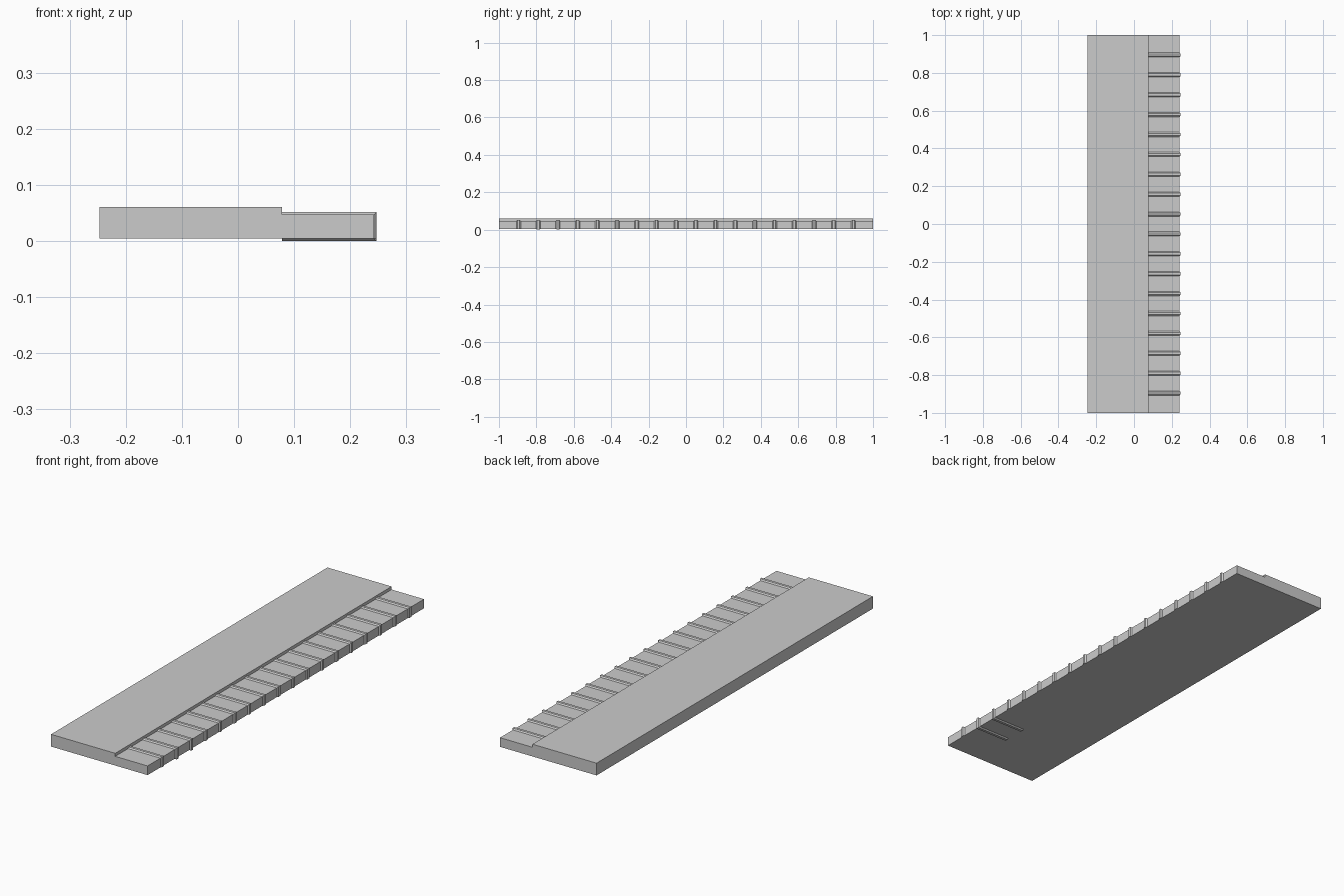
import bpy, bmesh

if "Cube" in bpy.data.objects:
    bpy.data.objects.remove(bpy.data.objects["Cube"])

X_LEFT, X_STEP, X_EDGE = -0.247, 0.078, 0.242
Z_LOW, Z_STEP, Z_TOP = 0.005, 0.047, 0.061


def loft(name, rings):
    """Closed skin through equal-sized rings, capped at both ends."""
    bm = bmesh.new()
    loops = [[bm.verts.new(p) for p in ring] for ring in rings]
    n = len(loops[0])
    for a, b in zip(loops, loops[1:]):
        for i in range(n):
            j = (i + 1) % n
            bm.faces.new((a[i], a[j], b[j], b[i]))
    bm.faces.new(loops[0])
    bm.faces.new(loops[-1])
    bmesh.ops.recalc_face_normals(bm, faces=bm.faces)
    mesh = bpy.data.meshes.new(name)
    bm.to_mesh(mesh)
    bm.free()
    obj = bpy.data.objects.new(name, mesh)
    bpy.context.collection.objects.link(obj)
    return obj


# stepped slab, extruded along y
profile = [(X_LEFT, Z_LOW), (X_EDGE, Z_LOW), (X_EDGE, Z_STEP),
           (X_STEP, Z_STEP), (X_STEP, Z_TOP), (X_LEFT, Z_TOP)]
loft("slab", [[(x, y, z) for x, z in profile] for y in (-1, 1)])

# rib cross-section: (offset along y, height above the slab surface)
SECTION = [(-0.012, 0), (-0.006, 0.005), (0.006, 0.005), (0.012, 0)]


def rib(name, y, wraps_under):
    """Raised strip over the ledge and down the edge, mitred at corners."""
    path = [lambda h: (X_STEP, Z_STEP + h),
            lambda h: (X_EDGE + h, Z_STEP + h)]
    if wraps_under:
        path += [lambda h: (X_EDGE + h, Z_LOW - h),
                 lambda h: (X_STEP, Z_LOW - h)]
    else:
        path.append(lambda h: (X_EDGE + h, Z_LOW))
    rings = []
    for point in path:
        rings.append([(point(h)[0], y + dy, point(h)[1]) for dy, h in SECTION])
    loft(name, rings)


# eighteen ribs; the second and third continue underneath
COUNT = 18
for i in range(COUNT):
    rib(f"rib_{i + 1}", -0.895 + i * 1.79 / (COUNT - 1), i in (1, 2))
